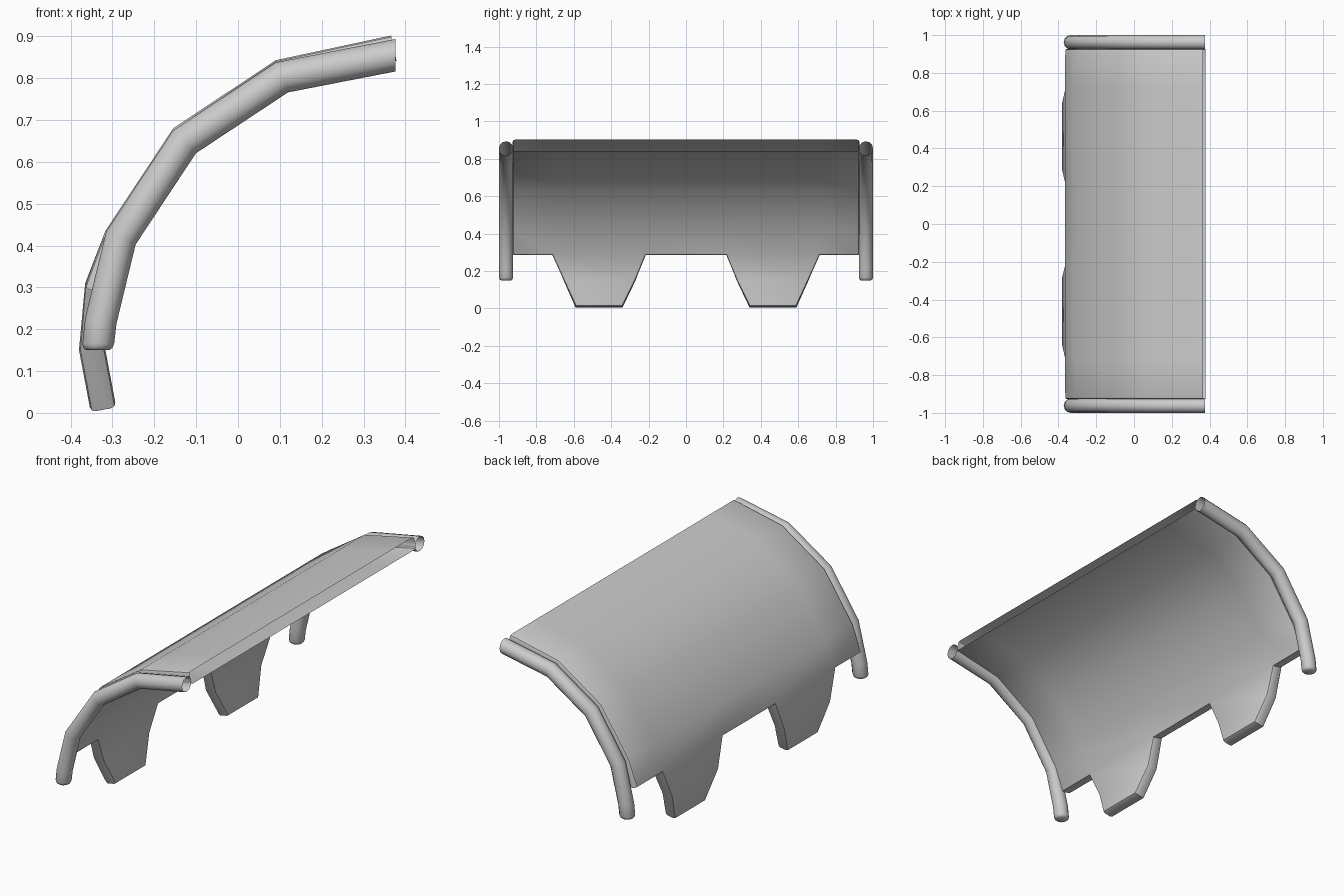
import bpy, bmesh, math
from mathutils import Vector

if "Cube" in bpy.data.objects:
    bpy.data.objects.remove(bpy.data.objects["Cube"])


def miter_normals(pts):
    """Inward-side offset directions of a 2D polyline, lengthened at corners."""
    segs = [(b - a).normalized() for a, b in zip(pts, pts[1:])]
    ns = [Vector((-d.y, d.x)) for d in segs]
    out = [ns[0]]
    for n1, n2 in zip(ns, ns[1:]):
        out.append((n1 + n2) / (1 + n1.dot(n2)))
    return out + [ns[-1]]


def finish(name, bm, angle=40):
    bmesh.ops.recalc_face_normals(bm, faces=bm.faces)
    me = bpy.data.meshes.new(name)
    bm.to_mesh(me)
    bm.free()
    ob = bpy.data.objects.new(name, me)
    bpy.context.collection.objects.link(ob)
    bpy.ops.object.select_all(action='DESELECT')
    bpy.context.view_layer.objects.active = ob
    ob.select_set(True)
    bpy.ops.object.shade_smooth_by_angle(angle=math.radians(angle))
    return ob


# Curved plate with two tapered tabs; the upper end is left open
THICK, BEVEL = 0.062, 0.012
outer = [Vector(p) for p in [(0.366, 0.902), (0.09, 0.843), (-0.155, 0.68), (-0.317, 0.435),
                             (-0.368, 0.298), (-0.38, 0.15), (-0.352, 0.002)]]
inner = [p + n * THICK for p, n in zip(outer, miter_normals(outer))]
tab_y = {5: (0.655, 0.27), 6: (0.59, 0.34)}
bm = bmesh.new()
layers = []
for prof in (outer, inner):
    grid = {}
    for r, p in enumerate(prof):
        a, b = tab_y.get(r, (0.715, 0.215))
        for c, y in enumerate((-0.927, -a, -b, b, a, 0.927)):
            if r < 5 or 0 < c < 5:
                grid[r, c] = bm.verts.new((p.x, y, p.y))
    layers.append(grid)
cells = [(r, c) for r in range(6) for c in range(5) if r < 4 or c in (1, 3)]
edge_use = {}
for r, c in cells:
    ring = [(r, c), (r + 1, c), (r + 1, c + 1), (r, c + 1)]
    for grid in layers:
        bm.faces.new([grid[k] for k in ring])
    for e in zip(ring, ring[1:] + ring[:1]):
        edge_use.setdefault(tuple(sorted(e)), []).append(e)
rim = []
for (a, b), uses in edge_use.items():
    if len(uses) == 1 and not (a[0] == 0 and b[0] == 0):
        o, i = layers
        bm.faces.new((o[a], o[b], i[b], i[a]))
        rim += [bm.edges.get((g[a], g[b])) for g in layers]
bmesh.ops.delete(bm, geom=[v for v in bm.verts if not v.link_faces], context='VERTS')
bmesh.ops.recalc_face_normals(bm, faces=bm.faces)
bmesh.ops.bevel(bm, geom=rim, offset=BEVEL, segments=2, profile=0.5, affect='EDGES')
finish("curved_plate", bm)

# Bent side tubes: open at the top end, rounded cap at the lower end
R, SIDES = 0.038, 12
path = [Vector(p) for p in [(0.377, 0.855), (0.105, 0.802), (-0.128, 0.648), (-0.28, 0.418),
                            (-0.328, 0.22), (-0.334, 0.165), (-0.335, 0.155), (-0.335, 0.15)]]
dirs = miter_normals(path)
dirs[0] = Vector((0, -1.02))
for k in (5, 6, 7):
    dirs[k] = Vector((1, 0))
scale = [1, 1, 1, 1, 1, 1, 0.9, 0.72]


def side_tube(name, y):
    bm = bmesh.new()
    rings = []
    for p, n, s in zip(path, dirs, scale):
        ring = []
        for k in range(SIDES):
            t = 2 * math.pi * k / SIDES
            q = p + n * (R * s * math.cos(t))
            ring.append(bm.verts.new((q.x, y + R * s * math.sin(t), q.y)))
        rings.append(ring)
    for a, b in zip(rings, rings[1:]):
        for k in range(SIDES):
            j = (k + 1) % SIDES
            bm.faces.new((a[k], a[j], b[j], b[k]))
    bm.faces.new(rings[-1])
    finish(name, bm)


side_tube("front_side_tube", -0.962)
side_tube("back_side_tube", 0.962)
